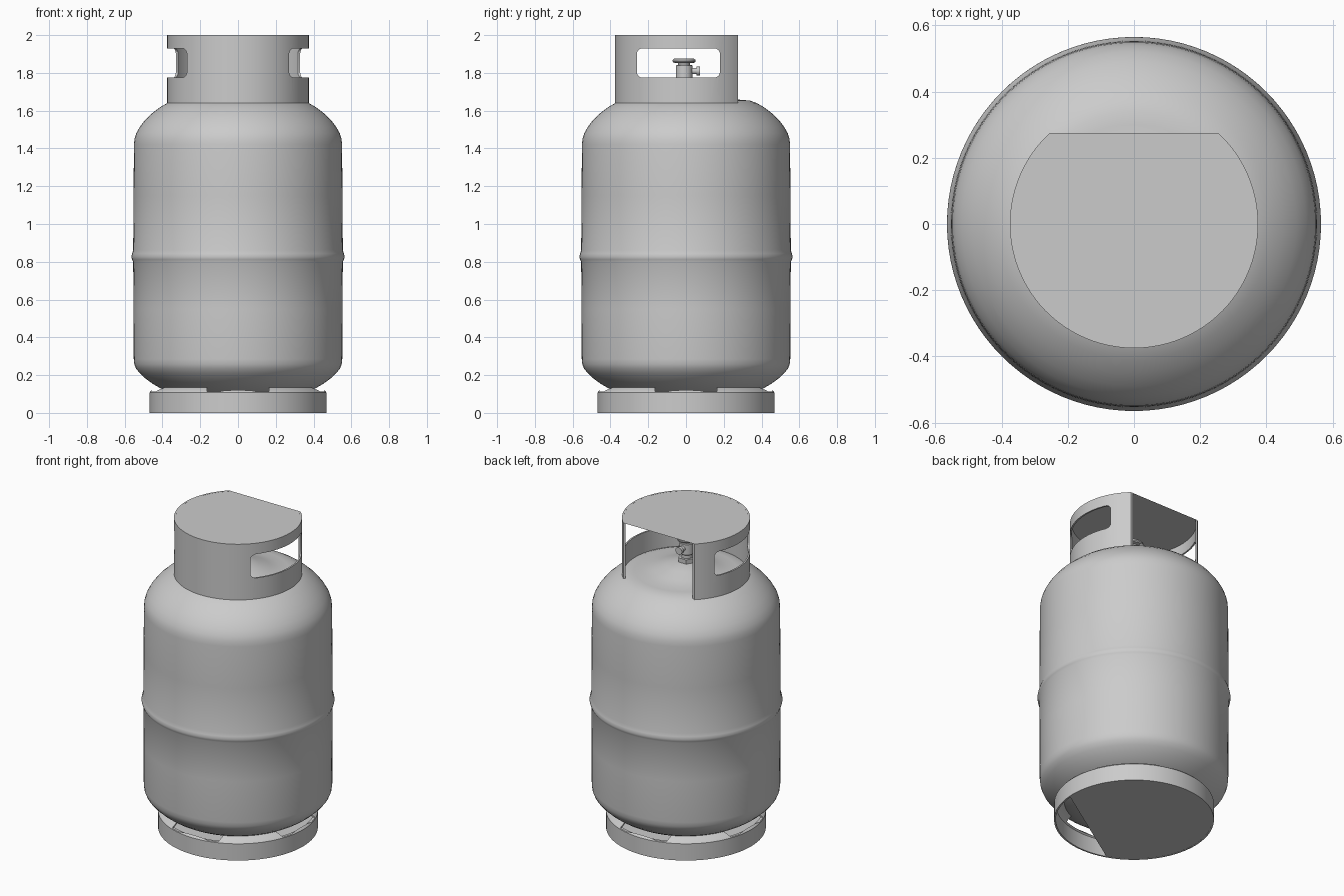
import bpy, bmesh
from math import sin, cos, pi, radians, asin, sqrt

if "Cube" in bpy.data.objects:
    bpy.data.objects.remove(bpy.data.objects["Cube"])

SEG = 96


def make_object(name, bm, smooth=True):
    bmesh.ops.recalc_face_normals(bm, faces=bm.faces)
    mesh = bpy.data.meshes.new(name)
    bm.to_mesh(mesh)
    bm.free()
    ob = bpy.data.objects.new(name, mesh)
    bpy.context.collection.objects.link(ob)
    if smooth:
        activate(ob)
        bpy.ops.object.shade_smooth_by_angle(angle=radians(32))
    return ob


def activate(ob):
    bpy.ops.object.select_all(action='DESELECT')
    ob.select_set(True)
    bpy.context.view_layer.objects.active = ob


def lathe(name, profile, seg=SEG, closed=False):
    """Revolve (radius, z) points about the z axis."""
    bm = bmesh.new()
    rings = []
    for r, z in profile:
        if r == 0:
            rings.append([bm.verts.new((0, 0, z))] * seg)
        else:
            rings.append([bm.verts.new((r * cos(2 * pi * i / seg), r * sin(2 * pi * i / seg), z))
                          for i in range(seg)])
    pairs = list(zip(rings, rings[1:])) + ([(rings[-1], rings[0])] if closed else [])
    for a, b in pairs:
        for i in range(seg):
            j = (i + 1) % seg
            bm.faces.new(list(dict.fromkeys((a[i], a[j], b[j], b[i]))))
    return make_object(name, bm)


def box_cutter(name, lo, hi, round_axis=None, radius=0.03):
    bm = bmesh.new()
    bmesh.ops.create_cube(bm, size=1)
    for v in bm.verts:
        v.co = [(l + h) / 2 + c * (h - l) for l, h, c in zip(lo, hi, v.co)]
    if round_axis is not None:
        edges = [e for e in bm.edges
                 if abs((e.verts[0].co - e.verts[1].co).normalized()[round_axis]) > 0.9]
        bmesh.ops.bevel(bm, geom=edges, offset=radius, segments=4, profile=0.5, affect='EDGES')
    ob = make_object(name, bm, smooth=False)
    ob.hide_render = True
    return ob


def cut(ob, cutter):
    activate(ob)
    mod = ob.modifiers.new("cut", 'BOOLEAN')
    mod.operation = 'DIFFERENCE'
    mod.solver = 'EXACT'
    mod.object = cutter
    bpy.ops.object.modifier_apply(modifier=mod.name)
    bpy.data.objects.remove(cutter)
    bpy.ops.object.shade_smooth_by_angle(angle=radians(32))


def arc(radius, start, end, n):
    return [(radius * cos(start + (end - start) * i / n),
             radius * sin(start + (end - start) * i / n)) for i in range(n + 1)]


# Tank body: lower dome, wall with bead, shoulder and crown
lathe("tank_body", [
    (0, 0.06), (0.15, 0.066), (0.28, 0.085), (0.36, 0.108), (0.41, 0.13), (0.45, 0.153),
    (0.49, 0.182), (0.52, 0.21), (0.54, 0.235), (0.549, 0.258), (0.552, 0.285),
    (0.553, 0.55), (0.555, 0.80), (0.561, 0.812), (0.565, 0.826), (0.561, 0.843), (0.555, 0.862),
    (0.553, 1.15), (0.551, 1.42), (0.548, 1.45), (0.539, 1.48), (0.52, 1.514), (0.49, 1.553),
    (0.45, 1.59), (0.41, 1.62), (0.375, 1.64), (0.34, 1.653), (0.30, 1.657), (0.25, 1.66),
    (0.19, 1.675), (0.12, 1.70), (0.06, 1.717), (0, 1.72)])

# Foot ring with inward flange, notched on four sides
foot = lathe("foot_ring", [(0.468, 0), (0.468, 0.108), (0.46, 0.118), (0.408, 0.140),
                           (0.405, 0.132), (0.452, 0.110), (0.458, 0.104), (0.458, 0)],
             closed=True)
for lo, hi in (((-0.165, -0.454, 0.112), (0.165, 0.454, 0.2)),
               ((-0.454, -0.165, 0.112), (0.454, 0.165, 0.2))):
    cut(foot, box_cutter("notch_cutter", lo, hi))

# Base plate, open on one segment
bm = bmesh.new()
bm.faces.new([bm.verts.new((x, y, 0.001)) for x, y in arc(0.465, radians(-4), radians(250), 70)])
make_object("base_plate", bm, smooth=False)

# Guard collar: C-shaped wall, open at the back
R, T, BACK = 0.375, 0.010, 0.275
outer = arc(R, pi - asin(BACK / R), 2 * pi + asin(BACK / R), 72)
inner = arc(R - T, pi - asin(BACK / (R - T)), 2 * pi + asin(BACK / (R - T)), 72)
bm = bmesh.new()
face = [bm.verts.new((x, y, 1.64)) for x, y in outer + inner[::-1]]
n = len(outer)
strip = [bm.faces.new((face[i], face[i + 1], face[2 * n - 2 - i], face[2 * n - 1 - i]))
         for i in range(n - 1)]
ext = bmesh.ops.extrude_face_region(bm, geom=strip)["geom"]
bmesh.ops.translate(bm, vec=(0, 0, 0.36), verts=[g for g in ext if isinstance(g, bmesh.types.BMVert)])
have_bottom = [f for f in bm.faces if all(abs(v.co.z - 1.64) < 1e-5 for v in f.verts)]
if not have_bottom:
    for i in range(n - 1):
        bm.faces.new((face[i], face[2 * n - 1 - i], face[2 * n - 2 - i], face[i + 1]))
collar = make_object("guard_collar", bm)

# Hand windows through both sides of the collar
cut(collar, box_cutter("window_cutter", (-0.6, -0.26, 1.775), (0.6, 0.18, 1.93), round_axis=0))

# Collar lid
bm = bmesh.new()
bm.faces.new([bm.verts.new((x, y, 1.9995)) for x, y in outer])
make_object("collar_lid", bm, smooth=False)

# Valve: base nut, body, stem and hand wheel
OFF = -0.01
nut = lathe("valve_nut", [(0, 1.70), (0.055, 1.70), (0.055, 1.745), (0, 1.745)], seg=6)
body = lathe("valve_body", [(0, 1.73), (0.035, 1.73), (0.035, 1.765), (0.044, 1.772),
                            (0.044, 1.838), (0.04, 1.842), (0, 1.842)], seg=32)
wheel = lathe("valve_wheel", [(0, 1.83), (0.032, 1.83), (0.032, 1.852), (0.056, 1.854),
                              (0.061, 1.86), (0.061, 1.868), (0.052, 1.876), (0, 1.876)], seg=32)
for ob in (nut, body, wheel):
    ob.location.y = OFF

# Side outlet pointing to the back
outlet = lathe("valve_outlet", [(0, 0), (0.017, 0), (0.017, 0.066), (0.023, 0.066),
                                (0.023, 0.085), (0, 0.085)], seg=24)
outlet.rotation_euler = (radians(-90), 0, 0)
outlet.location = (0, OFF, 1.81)
